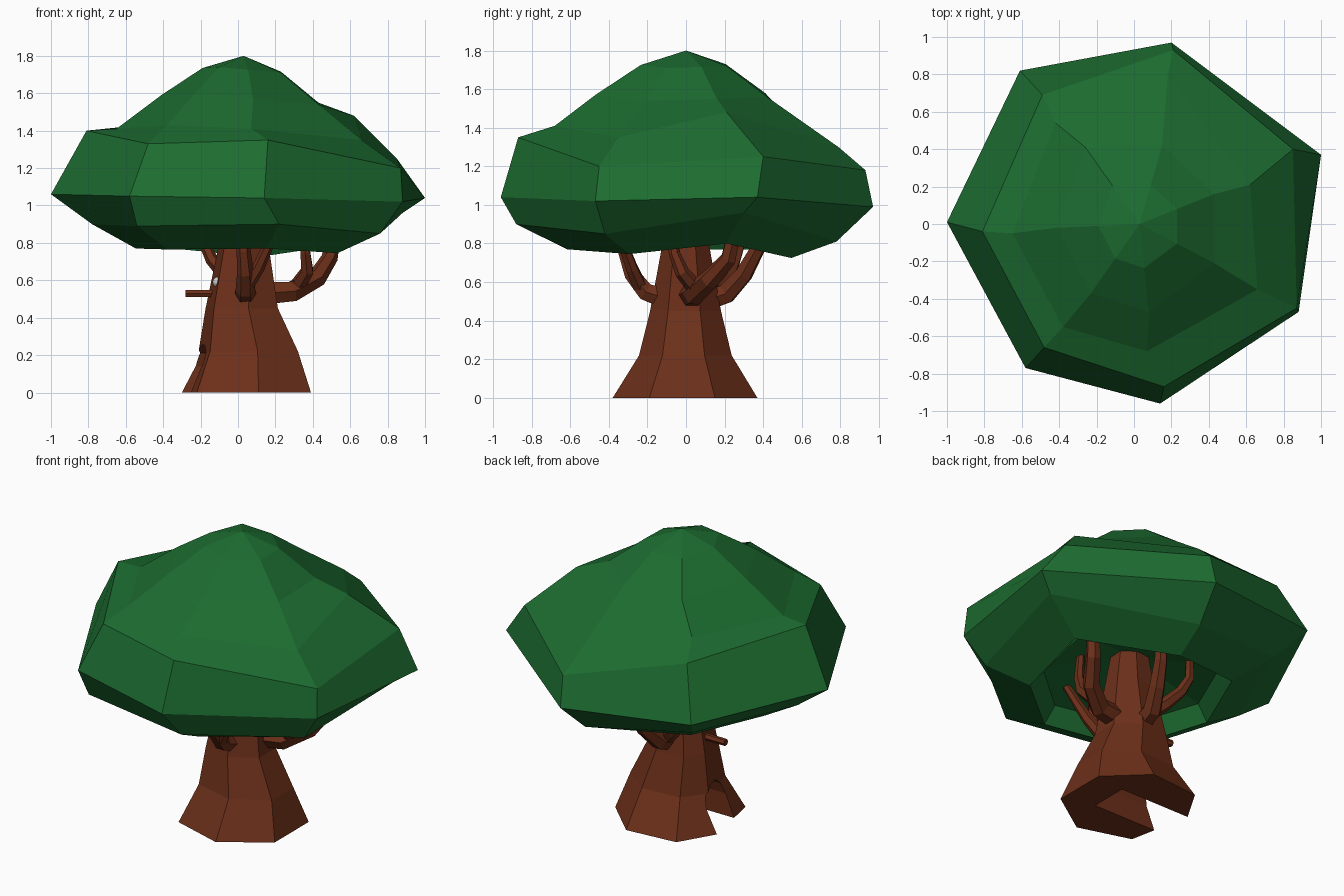
import bpy, bmesh, math
from mathutils import Vector

if "Cube" in bpy.data.objects:
    bpy.data.objects.remove(bpy.data.objects["Cube"])


def material(name, color):
    m = bpy.data.materials.new(name)
    m.diffuse_color = (*color, 1)
    m.use_nodes = True
    m.node_tree.nodes["Principled BSDF"].inputs["Base Color"].default_value = m.diffuse_color
    return m


BARK = material("bark", (0.15, 0.029, 0.01))
LEAF = material("leaf", (0.012, 0.15, 0.03))


def loft(name, rings, mat, caps=False, apex=None, floor=None):
    """Skin a stack of equal-sized rings, with optional end caps or end points."""
    bm = bmesh.new()
    rows = [[bm.verts.new(p) for p in ring] for ring in rings]
    n = len(rows[0])
    for a, b in zip(rows, rows[1:]):
        for i in range(n):
            j = (i + 1) % n
            bm.faces.new((a[i], a[j], b[j], b[i]))
    if caps:
        bm.faces.new(rows[0][::-1])
        bm.faces.new(rows[-1])
    for row, point in ((rows[0], floor), (rows[-1], apex)):
        if point:
            tip = bm.verts.new(point)
            for i in range(n):
                bm.faces.new((row[i], row[(i + 1) % n], tip))
    bmesh.ops.recalc_face_normals(bm, faces=bm.faces)
    me = bpy.data.meshes.new(name)
    bm.to_mesh(me)
    bm.free()
    ob = bpy.data.objects.new(name, me)
    bpy.context.collection.objects.link(ob)
    me.materials.append(mat)
    return ob


# canopy: seven-sided rings, from the lower edge upward
under = [(.16, .78, .81), (.88, .30, .96), (.76, -.42, .85), (.22, -.88, .90),
         (-.54, -.72, .89), (-.78, 0, .90), (-.50, .65, .90)]
widest = [(.20, .97, .99), (1, .37, 1.04), (.88, -.47, 1.02), (.14, -.96, 1.04),
          (-.58, -.77, 1.05), (-1, .01, 1.06), (-.61, .82, 1.04)]
shoulder = [(.21, .93, 1.18), (.85, .40, 1.25), (.87, -.45, 1.20), (.16, -.87, 1.35),
            (-.48, -.66, 1.33), (-.81, -.04, 1.40), (-.49, .69, 1.35)]
upper = [(.18, .79, 1.30), (.62, .21, 1.48), (.66, -.35, 1.35), (.07, -.68, 1.41),
         (-.38, -.55, 1.43), (-.65, -.05, 1.41), (-.42, .54, 1.44)]
crown = [(.15, .42, 1.56), (.43, .16, 1.55), (.43, -.21, 1.54), (.08, -.47, 1.57),
         (-.23, -.37, 1.60), (-.41, -.02, 1.59), (-.26, .41, 1.58)]
apex = Vector((.03, 0, 1.80))
rim = [(x * .70, y * .70, .76 + (z - .88) * .5) for x, y, z in under]
# hollow bowl on the underside
bowl = [(x * .88, y * .88, .87) for x, y, z in rim]
cap = [Vector(p).lerp(apex, .5) + Vector((0, 0, .04)) for p in crown]
loft("canopy", [bowl, rim, under, widest, shoulder, upper, crown, cap], LEAF,
     apex=apex, floor=Vector((.03, 0, 1.0)))

# trunk: flared seven-sided base, tapering upward
base = [(.39, -.19), (.39, .15), (.16, .37), (-.17, .34), (-.30, .12), (-.22, -.28), (.11, -.38)]
levels = [(0, .045, 1, 1), (.22, .055, .77, .64), (.45, .02, .56, .49),
          (.78, .03, .39, .33), (1.04, .03, .27, .24)]   # z, centre x, x scale, y scale
trunk = loft("trunk", [[(c + (x - .045) * sx, y * sy, z) for x, y in base]
                       for z, c, sx, sy in levels], BARK, caps=True)

# arched mouth hollow cut into the left side
arch = [(-.12, -.1), (.12, -.1)] + [(.12 * math.cos(a * math.pi / 5), .14 + .12 * math.sin(a * math.pi / 5))
                                    for a in range(6)]
cutter = loft("mouth_cutter", [[(x, y, z) for y, z in arch] for x in (-.6, .19)], BARK, caps=True)
cutter.hide_render = True
cutter.hide_viewport = True
mod = trunk.modifiers.new("mouth", 'BOOLEAN')
mod.operation = 'DIFFERENCE'
mod.solver = 'EXACT'
mod.object = cutter


def limb(name, points, r0, r1):
    """Tapered six-sided tube along a path."""
    cu = bpy.data.curves.new(name, 'CURVE')
    cu.dimensions = '3D'
    cu.bevel_depth = 1
    cu.bevel_resolution = 1
    cu.use_fill_caps = True
    sp = cu.splines.new('POLY')
    sp.use_smooth = False
    sp.points.add(len(points) - 1)
    for i, p in enumerate(points):
        sp.points[i].co = (*p, 1)
        sp.points[i].radius = r0 + (r1 - r0) * i / (len(points) - 1)
    cu.materials.append(BARK)
    ob = bpy.data.objects.new(name, cu)
    bpy.context.collection.objects.link(ob)


# branches with forks
limb("right_branch", [(.12, .02, .53), (.29, .04, .54), (.42, .12, .61), (.49, .22, .72), (.53, .27, .95)], .07, .035)
limb("right_fork", [(.32, .05, .57), (.37, -.02, .65), (.36, -.06, .75), (.33, -.08, .95)], .045, .022)
limb("front_branch", [(.04, -.12, .52), (.04, -.21, .55), (.04, -.28, .64), (.03, -.32, .76), (.02, -.34, .95)], .06, .03)
limb("front_fork", [(.05, -.24, .58), (.11, -.28, .67), (.16, -.32, .78), (.20, -.40, .95)], .04, .022)
limb("back_branch", [(.03, .08, .50), (.04, .21, .54), (.08, .30, .64), (.11, .37, .77), (.12, .39, .95)], .065, .032)
limb("back_fork", [(.02, .16, .55), (-.06, .21, .62), (-.14, .25, .71), (-.18, .28, .80), (-.18, .28, .95)], .045, .024)

# nose peg and eyes on the left side
limb("nose", [(-.08, 0, .53), (-.28, 0, .53)], .022, .021)
for side, y in (("front", -.07), ("back", .07)):
    bpy.ops.mesh.primitive_uv_sphere_add(segments=12, ring_count=8, radius=.028, location=(-.108, y, .59))
    bpy.context.object.name = side + "_eye"
